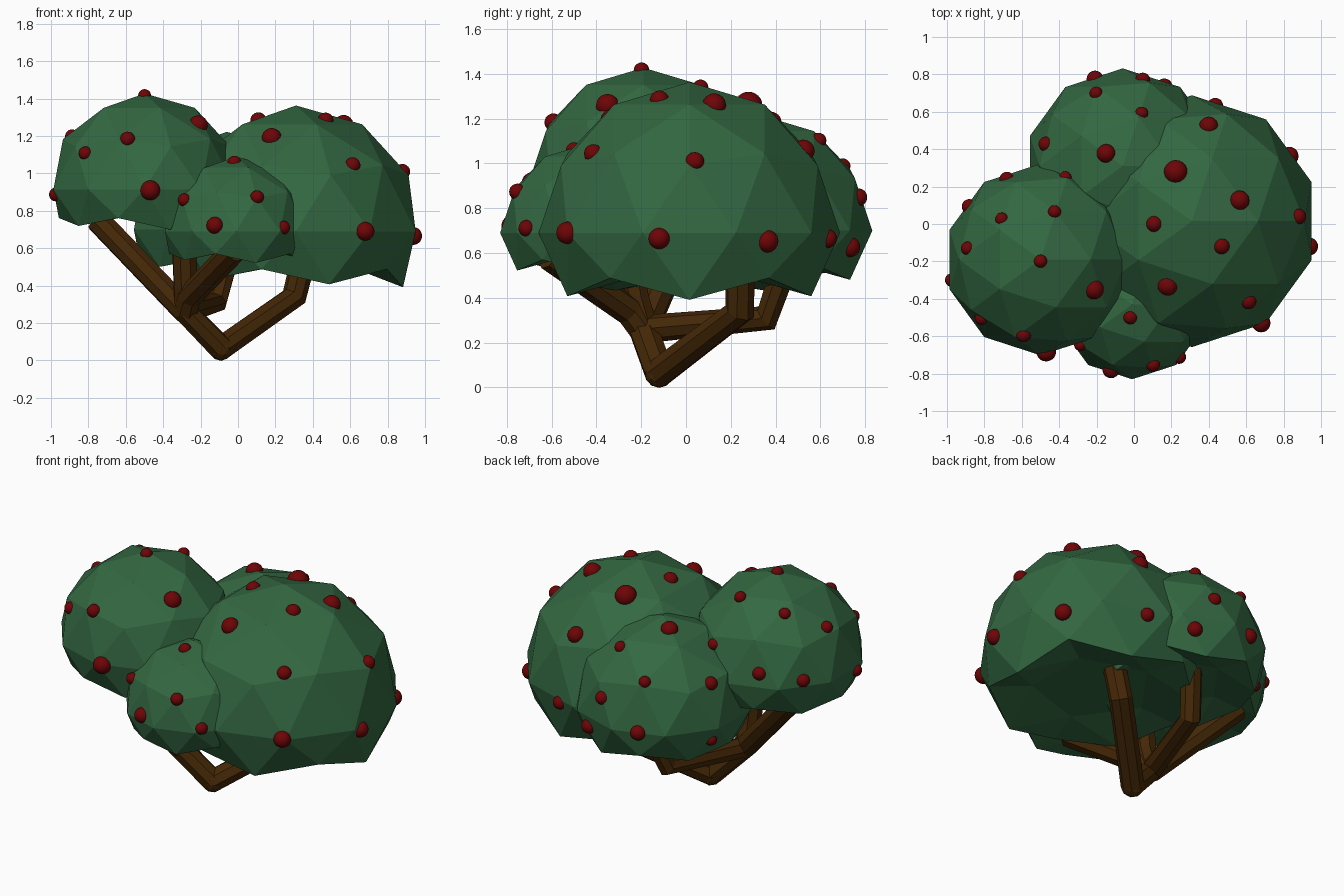
import bpy
import bmesh
from mathutils import Vector

cube = bpy.data.objects.get("Cube")
if cube:
    bpy.data.objects.remove(cube)


def make_material(name, color):
    mat = bpy.data.materials.new(name)
    mat.use_nodes = True
    mat.diffuse_color = (*color, 1)
    mat.node_tree.nodes["Principled BSDF"].inputs["Base Color"].default_value = (*color, 1)
    return mat


leaf_green = make_material("leaf green", (0.033, 0.138, 0.053))
bark_brown = make_material("bark brown", (0.06, 0.021, 0.002))
berry_red = make_material("berry red", (0.155, 0.0015, 0.002))


def add_object(name, bm, mat):
    mesh = bpy.data.meshes.new(name)
    bm.to_mesh(mesh)
    bm.free()
    mesh.materials.append(mat)
    obj = bpy.data.objects.new(name, mesh)
    bpy.context.collection.objects.link(obj)
    return obj


# Faceted leaf crown: a ball with a zigzag lower rim and a flattened underside
def add_crown(name, center, radius):
    bm = bmesh.new()
    bmesh.ops.create_icosphere(bm, subdivisions=2, radius=1)
    for vert in bm.verts:
        co = vert.co
        if co.z < -0.7:
            co.z = -0.28
        elif co.z < -0.5:
            co.z = -0.41 - 0.04 * co.x
        elif co.z < -0.1:
            co.z = -0.3
        vert.co = Vector(center) + co * radius
    return add_object(name, bm, leaf_green)


# Berries: each rough position is moved onto the surface of its crown
def add_berries(name, crown, spots):
    bm = bmesh.new()
    for x, y, z, size in spots:
        hit, point, normal, face = crown.closest_point_on_mesh(Vector((x, y, z)))
        ball = bmesh.ops.create_icosphere(bm, subdivisions=3, radius=size)
        # Sink each berry slightly into the leaves
        bmesh.ops.translate(bm, verts=ball["verts"], vec=point - normal * 0.008)
    for face in bm.faces:
        face.smooth = True
    return add_object(name, bm, berry_red)


# Bent branch: an eight-sided tube along a path
def add_branch(name, path, radius=0.068):
    curve = bpy.data.curves.new(name, "CURVE")
    curve.dimensions = "3D"
    curve.bevel_depth = radius
    curve.bevel_resolution = 2
    curve.use_fill_caps = True
    spline = curve.splines.new("POLY")
    spline.points.add(len(path) - 1)
    for point, co in zip(spline.points, path):
        point.co = (*co, 1)
    spline.use_smooth = False
    temp = bpy.data.objects.new(name, curve)
    bpy.context.collection.objects.link(temp)
    graph = bpy.context.evaluated_depsgraph_get()
    mesh = bpy.data.meshes.new_from_object(temp.evaluated_get(graph))
    bpy.data.objects.remove(temp)
    mesh.materials.clear()
    mesh.materials.append(bark_brown)
    obj = bpy.data.objects.new(name, mesh)
    bpy.context.collection.objects.link(obj)


# Crowns
high_crown = add_crown("high_crown", (-0.5, -0.19, 0.915), 0.512)
wide_crown = add_crown("wide_crown", (0.31, 0.015, 0.69), 0.673)
back_crown = add_crown("back_crown", (-0.06, 0.31, 0.7), 0.522)
small_crown = add_crown("small_crown", (-0.01, -0.43, 0.69), 0.4)

# Berries on each crown
add_berries("high_berries", high_crown, [
    (-.5, -.2, 1.42, .035), (-.2, -.36, 1.28, .052), (-.59, -.6, 1.19, .04),
    (-.82, -.51, 1.11, .037), (-.47, -.68, .91, .053), (-.96, -.3, .89, .037),
    (-.89, -.13, 1.2, .037), (-.43, .08, 1.36, .035), (-.71, .03, 1.3, .035),
    (-.36, .27, 1.1, .035), (-.69, .27, 1.0, .04), (-.89, .1, .95, .04)])
add_berries("wide_berries", wide_crown, [
    (.4, .54, 1.07, .05), (.22, .29, 1.29, .063), (.57, .13, 1.28, .053),
    (.11, 0, 1.28, .043), (.47, -.12, 1.29, .043), (.18, -.33, 1.19, .053),
    (.61, -.41, 1.04, .042), (.68, -.53, .69, .05), (.88, .04, 1.01, .042),
    (.84, .37, .65, .05), (.44, .65, .66, .042), (.96, -.12, .66, .048)])
add_berries("back_berries", back_crown, [
    (-.15, .38, 1.19, .05), (.04, .59, 1.1, .035), (-.21, .71, 1.0, .035),
    (-.48, .43, .95, .04), (-.21, .78, .7, .045), (.05, .78, .85, .04),
    (.17, .76, .62, .045), (-.5, .47, .62, .035)])
add_berries("small_berries", small_crown, [
    (-.02, -.5, 1.06, .037), (-.12, -.77, .72, .046), (.1, -.75, .87, .037),
    (.24, -.71, .71, .037), (-.29, -.65, .86, .035)])

# Rounded foot where the trunk and the wide branch meet
base = (-0.09, -0.12, 0.066)
bm = bmesh.new()
bmesh.ops.create_icosphere(bm, subdivisions=2, radius=0.068)
bmesh.ops.translate(bm, verts=bm.verts, vec=base)
add_object("trunk_foot", bm, bark_brown)

# Trunk and branches
fork = (-0.28, -0.19, 0.26)
add_branch("trunk", [base, fork, (-.28, -.23, .4), (-.29, -.27, .65)])
add_branch("high_branch", [fork, (-.75, .02, .75)])
add_branch("small_branch", [fork, (-.26, -.25, .34), (-.02, -.61, .59)])
add_branch("back_branch", [fork, (-.12, .36, .31), (-.05, .45, .57)], 0.063)
add_branch("wide_branch", [base, (.3, .24, .34), (.35, .24, .54)])
